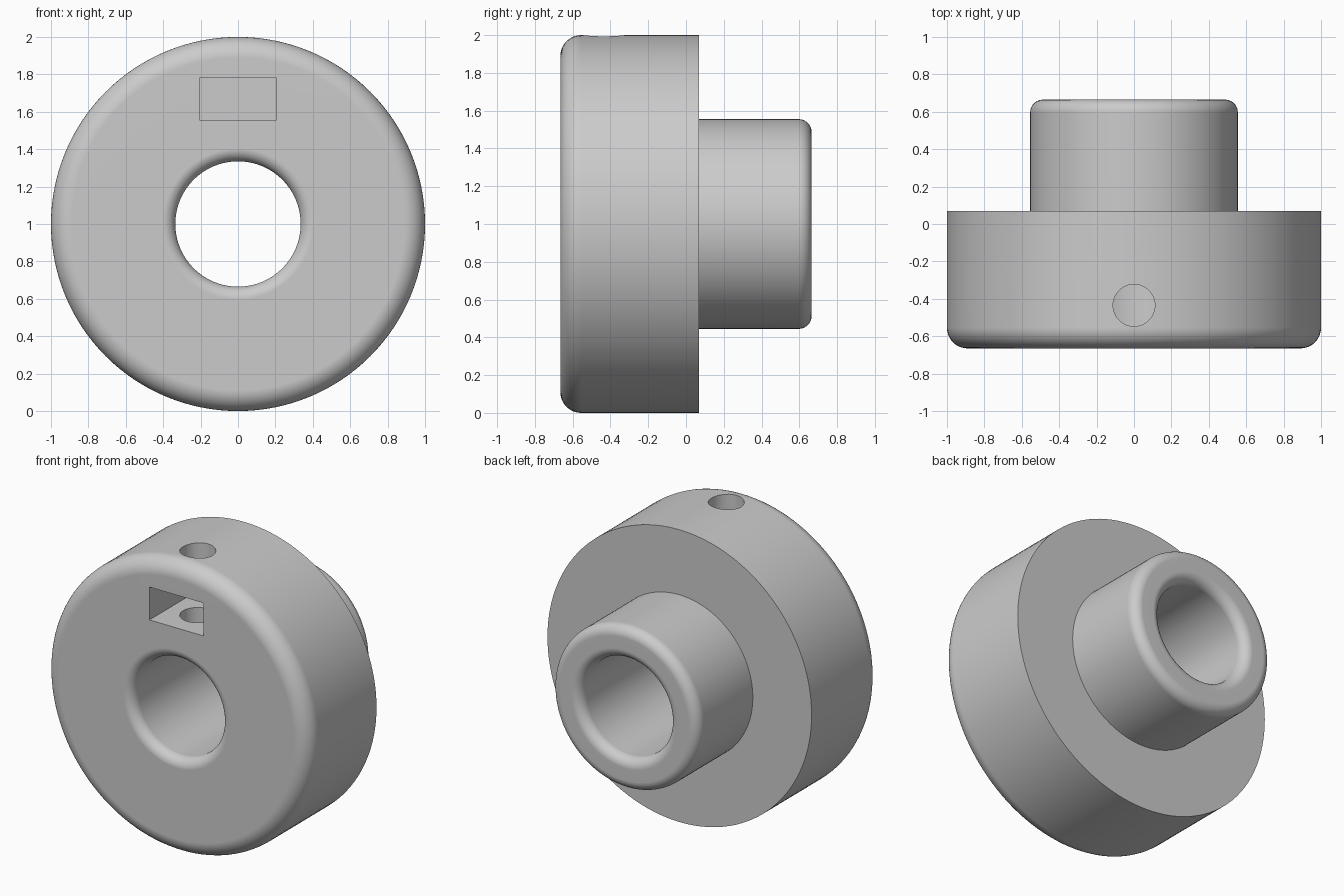
import bpy, bmesh, math
from mathutils import Vector, Matrix

default = bpy.data.objects.get("Cube")
if default:
    bpy.data.objects.remove(default, do_unlink=True)

grey = bpy.data.materials.new("plain grey")
grey.use_nodes = True
colour = (0.6, 0.6, 0.6, 1)
grey.diffuse_color = colour
grey.node_tree.nodes["Principled BSDF"].inputs["Base Color"].default_value = colour

SEGMENTS = 128
AXIS_Z = 1.0
FRONT, STEP, BACK = -0.665, 0.07, 0.665
BORE, HUB, RIM = 0.335, 0.555, 1.0


def fillet(radius, y, size, start, steps=10):
    """Quarter arc around (radius, y), turning counter-clockwise from start."""
    return [(radius + size * math.cos(a), y + size * math.sin(a))
            for a in (math.radians(start + 90 * i / steps) for i in range(steps + 1))]


# Closed (radius, y) section of the flange, hub and bore
f, h = 0.11, 0.068
profile = (fillet(BORE + h, FRONT + h, h, 180)
           + fillet(RIM - f, FRONT + f, f, 270)
           + [(RIM, STEP), (HUB, STEP)]
           + fillet(HUB - h, BACK - h, h, 0)
           + fillet(BORE + h, BACK - h, h, 90))

bm = bmesh.new()
verts = [bm.verts.new((r, y, AXIS_Z)) for r, y in profile]
edges = [bm.edges.new((v, verts[(i + 1) % len(verts)])) for i, v in enumerate(verts)]
bmesh.ops.spin(bm, geom=verts + edges, cent=(0, 0, AXIS_Z), axis=(0, 1, 0),
               angle=2 * math.pi, steps=SEGMENTS, use_merge=True)
bmesh.ops.remove_doubles(bm, verts=bm.verts, dist=1e-5)
bmesh.ops.recalc_face_normals(bm, faces=bm.faces)
mesh = bpy.data.meshes.new("flanged_hub")
bm.to_mesh(mesh)
bm.free()
hub = bpy.data.objects.new("flanged_hub", mesh)
bpy.context.collection.objects.link(hub)
mesh.materials.append(grey)


def cut(cutter, name):
    """Subtract a helper from the hub, then remove the helper."""
    cutter.name = name
    cutter.hide_render = True
    cutter.data.materials.append(grey)
    bpy.ops.object.select_all(action="DESELECT")
    hub.select_set(True)
    bpy.context.view_layer.objects.active = hub
    mod = hub.modifiers.new(name, "BOOLEAN")
    mod.operation = "DIFFERENCE"
    mod.solver = "EXACT"
    mod.object = cutter
    bpy.ops.object.modifier_apply(modifier=mod.name)
    bpy.data.objects.remove(cutter, do_unlink=True)


# Rectangular nut pocket, open at the front
pocket_back = -0.225
bpy.ops.mesh.primitive_cube_add(size=1, location=(0, (pocket_back - 0.8) / 2, 1.668))
pocket = bpy.context.object
pocket.scale = (0.41, pocket_back + 0.8, 0.225)
cut(pocket, "nut_pocket_cutter")

# Set screw hole from the rim through the pocket into the bore
bpy.ops.mesh.primitive_cylinder_add(vertices=48, radius=0.112, depth=1.0,
                                    location=(0, -0.435, 1.65))
cut(bpy.context.object, "screw_hole_cutter")

# Smooth curved walls, crisp steps and openings
bpy.ops.object.select_all(action="DESELECT")
hub.select_set(True)
bpy.context.view_layer.objects.active = hub
bpy.ops.object.shade_smooth_by_angle(angle=math.radians(30))
weighted = hub.modifiers.new("even_shading", "WEIGHTED_NORMAL")
weighted.keep_sharp = True
